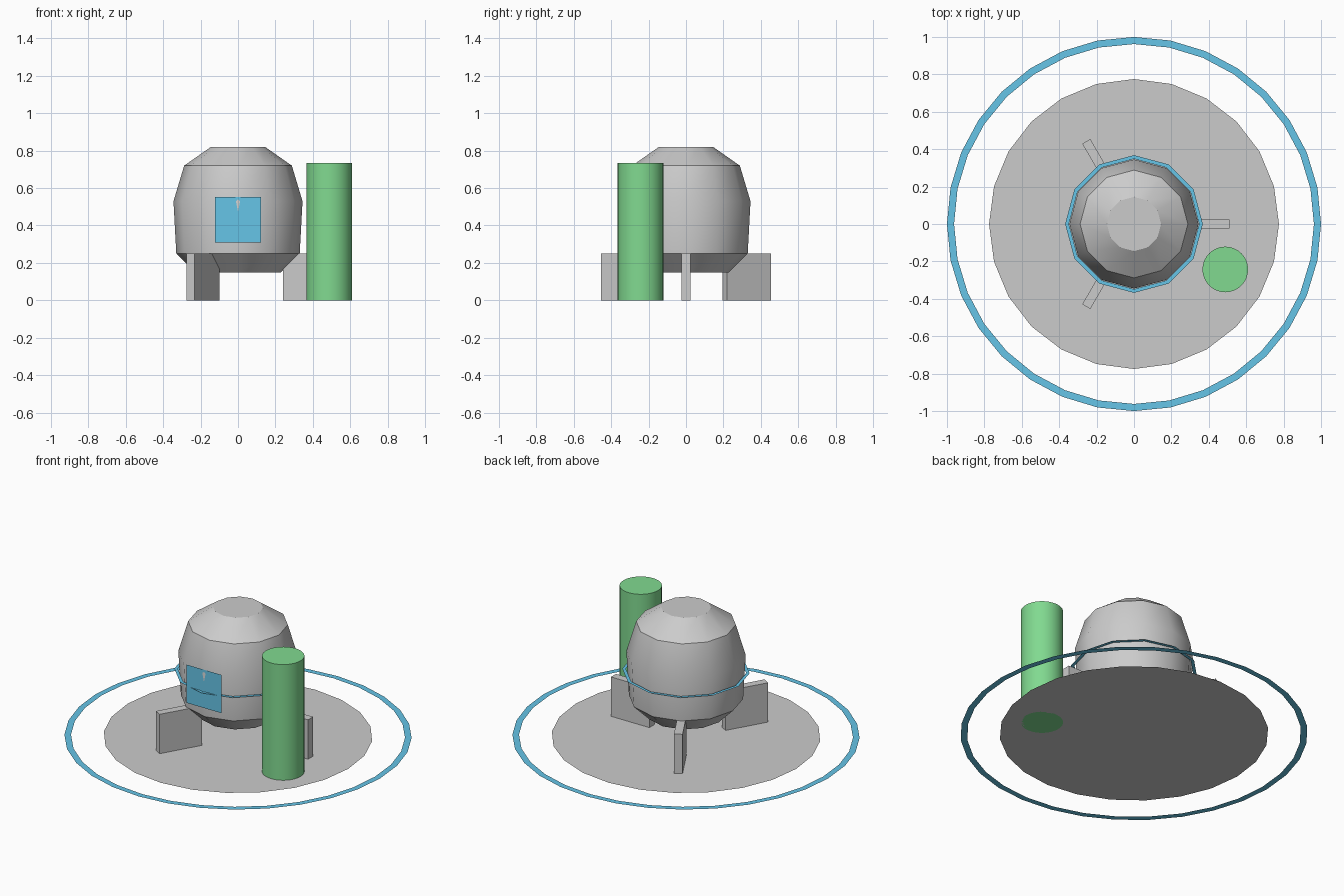
import bpy, bmesh, math

if "Cube" in bpy.data.objects:
    bpy.data.objects.remove(bpy.data.objects["Cube"])


def material(name, rgb):
    m = bpy.data.materials.new(name)
    m.diffuse_color = (*rgb, 1.0)
    m.use_nodes = True
    m.node_tree.nodes["Principled BSDF"].inputs["Base Color"].default_value = m.diffuse_color
    return m


GREY = material("grey", (0.60, 0.60, 0.60))
BLUE = material("sky blue", (0.136, 0.571, 0.823))
GREEN = material("leaf green", (0.22, 0.70, 0.28))


def finish(name, bm, mat, smooth=None):
    mesh = bpy.data.meshes.new(name)
    bm.to_mesh(mesh)
    bm.free()
    mesh.materials.append(mat)
    ob = bpy.data.objects.new(name, mesh)
    bpy.context.collection.objects.link(ob)
    if smooth:
        bpy.ops.object.select_all(action='DESELECT')
        ob.select_set(True)
        bpy.context.view_layer.objects.active = ob
        bpy.ops.object.shade_smooth_by_angle(angle=math.radians(smooth))
    return ob


def loft(name, profile, sides, mat, caps=True, smooth=None, centre=(0, 0)):
    """Stack rings of (radius, height) and bridge them, with optional end caps."""
    bm = bmesh.new()
    rings = []
    for r, z in profile:
        rings.append([bm.verts.new((centre[0] + r * math.cos(2 * math.pi * i / sides),
                                    centre[1] + r * math.sin(2 * math.pi * i / sides), z))
                      for i in range(sides)])
    for a, b in zip(rings, rings[1:]):
        for i in range(sides):
            j = (i + 1) % sides
            bm.faces.new((a[i], a[j], b[j], b[i]))
    if caps:
        bm.faces.new(rings[-1])
        if len(rings) > 1:
            bm.faces.new(rings[0][::-1])
    return finish(name, bm, mat, smooth)


# Flat ground disc and the rings
loft("base_disc", [(0.775, 0)], 24, GREY)
loft("outer_ring", [(1.0, 0), (0.962, 0)], 32, BLUE, caps=False)
loft("collar_ring", [(0.368, 0.415), (0.348, 0.415)], 12, BLUE, caps=False)

# Capsule body
loft("capsule_body", [(0.23, 0.15), (0.33, 0.25), (0.345, 0.53), (0.288, 0.72), (0.145, 0.82)],
     12, GREY, smooth=33)

# Green column
loft("column", [(0.122, 0), (0.122, 0.735)], 32, GREEN, smooth=33, centre=(0.488, -0.243))

# Window plate on the front
bm = bmesh.new()
bm.faces.new([bm.verts.new((x, -0.342, z)) for x, z in
              ((-0.122, 0.31), (0.122, 0.31), (0.122, 0.553), (-0.122, 0.553))])
finish("window", bm, BLUE)

# Three radial legs
for k in range(3):
    bm = bmesh.new()
    bmesh.ops.create_cube(bm, size=1)
    bmesh.ops.scale(bm, vec=(0.27, 0.05, 0.25), verts=bm.verts)
    bmesh.ops.translate(bm, vec=(0.375, 0, 0.125), verts=bm.verts)
    leg = finish(f"leg_{k + 1}", bm, GREY)
    leg.rotation_euler.z = math.radians(120 * k)
